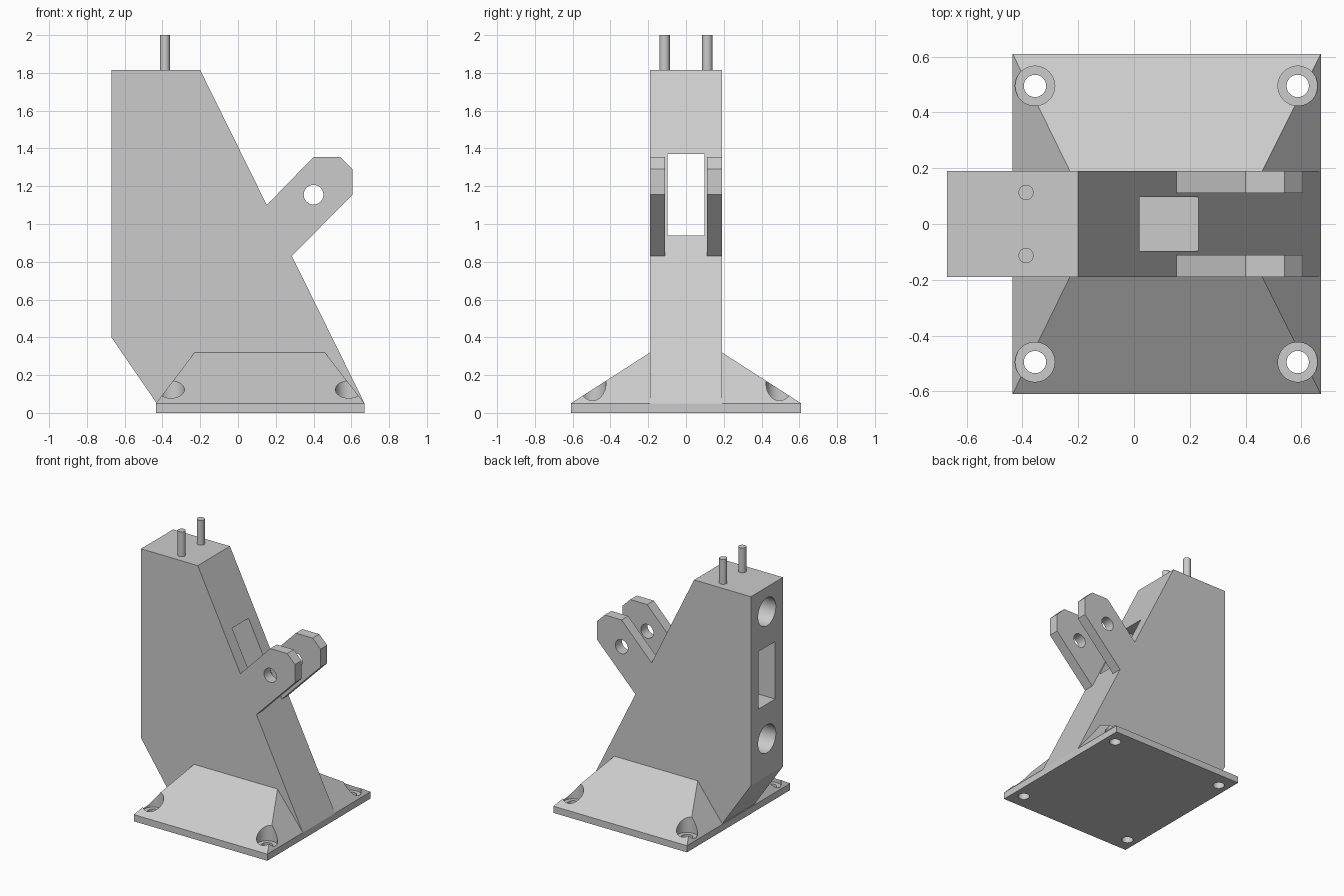
import bpy, bmesh, math
from mathutils import Matrix, Vector

cube = bpy.data.objects.get("Cube")
if cube:
    bpy.data.objects.remove(cube, do_unlink=True)

# One plain grey for every part
grey = bpy.data.materials.new("plain grey")
grey.use_nodes = True
colour = (0.6, 0.6, 0.6, 1)
grey.diffuse_color = colour
grey.node_tree.nodes["Principled BSDF"].inputs["Base Color"].default_value = colour


def add_object(name, bm):
    bmesh.ops.recalc_face_normals(bm, faces=bm.faces[:])
    mesh = bpy.data.meshes.new(name)
    bm.to_mesh(mesh)
    bm.free()
    mesh.materials.append(grey)
    obj = bpy.data.objects.new(name, mesh)
    bpy.context.collection.objects.link(obj)
    return obj


def prism(name, outline, y0, y1):
    """Extrude an (x, z) outline from y0 to y1."""
    bm = bmesh.new()
    face = bm.faces.new([bm.verts.new((x, y0, z)) for x, z in outline])
    new = bmesh.ops.extrude_face_region(bm, geom=[face])["geom"]
    verts = [g for g in new if isinstance(g, bmesh.types.BMVert)]
    bmesh.ops.translate(bm, verts=verts, vec=(0, y1 - y0, 0))
    return add_object(name, bm)


def cylinder(name, start, end, radius):
    a, b = Vector(start), Vector(end)
    turn = (b - a).to_track_quat('Z', 'Y').to_matrix().to_4x4()
    bm = bmesh.new()
    bmesh.ops.create_cone(bm, cap_ends=True, segments=48, radius1=radius, radius2=radius,
                          depth=(b - a).length, matrix=Matrix.Translation((a + b) / 2) @ turn)
    return add_object(name, bm)


def cut(obj, cutter):
    """Subtract a cutter, then discard it."""
    cutter.hide_render = True
    mod = obj.modifiers.new("cut", 'BOOLEAN')
    mod.operation = 'DIFFERENCE'
    mod.solver = 'EXACT'
    mod.object = cutter
    bpy.context.view_layer.objects.active = obj
    bpy.ops.object.modifier_apply(modifier=mod.name)
    bpy.data.objects.remove(cutter, do_unlink=True)


def smooth(obj):
    bpy.ops.object.select_all(action='DESELECT')
    obj.select_set(True)
    bpy.context.view_layer.objects.active = obj
    bpy.ops.object.shade_smooth_by_angle(angle=math.radians(25))


HALF = 0.19  # half thickness of the column

# Leaning column with a through window and two blind bores in the back
column = prism("column", [(-0.67, 0.40), (-0.43, 0.05), (-0.40, 0.02), (0.64, 0.02),
                          (0.67, 0.05), (-0.20, 1.815), (-0.67, 1.815)], -HALF, HALF)
cut(column, prism("window_cutter", [(-1, 0.94), (1, 0.94), (1, 1.37), (-1, 1.37)], -0.097, 0.097))
for z in (0.68, 1.63):
    cut(column, cylinder("bore_cutter", (-0.8, 0, z), (-0.40, 0, z), 0.105))
smooth(column)

# Base plate rising into a sloped pedestal
bm = bmesh.new()
rings = []
for x0, x1, y, z in ((-0.435, 0.67, 0.61, 0), (-0.435, 0.67, 0.61, 0.05), (-0.23, 0.46, HALF, 0.32)):
    rings.append([bm.verts.new(p) for p in ((x0, -y, z), (x1, -y, z), (x1, y, z), (x0, y, z))])
bm.faces.new(rings[0])
bm.faces.new(rings[-1])
for low, high in zip(rings, rings[1:]):
    for i in range(4):
        j = (i + 1) % 4
        bm.faces.new((low[i], low[j], high[j], high[i]))
base = add_object("base", bm)

# Counterbored screw holes in the four corners
for x in (-0.355, 0.587):
    for y in (-0.495, 0.495):
        cut(base, cylinder("counterbore_cutter", (x, y, 0.051), (x, y, 0.5), 0.071))
        cut(base, cylinder("screw_hole_cutter", (x, y, -0.1), (x, y, 0.3), 0.04))
smooth(base)

# Pair of pierced lugs on the sloping side, and pair of pins on top
lug_outline = [(0.152, 1.10), (0.285, 0.83), (0.605, 1.155), (0.605, 1.29), (0.54, 1.355), (0.40, 1.355)]
for side, s in (("left", 1), ("right", -1)):
    # y runs front to back, so the +y member is the rear one
    place = "rear" if s > 0 else "front"
    lug = prism(place + "_lug", lug_outline, s * 0.112, s * HALF)
    cut(lug, cylinder("lug_hole_cutter", (0.40, -1, 1.155), (0.40, 1, 1.155), 0.052))
    smooth(lug)
    smooth(cylinder(place + "_pin", (-0.387, s * 0.113, 1.78), (-0.387, s * 0.113, 2.0), 0.027))
